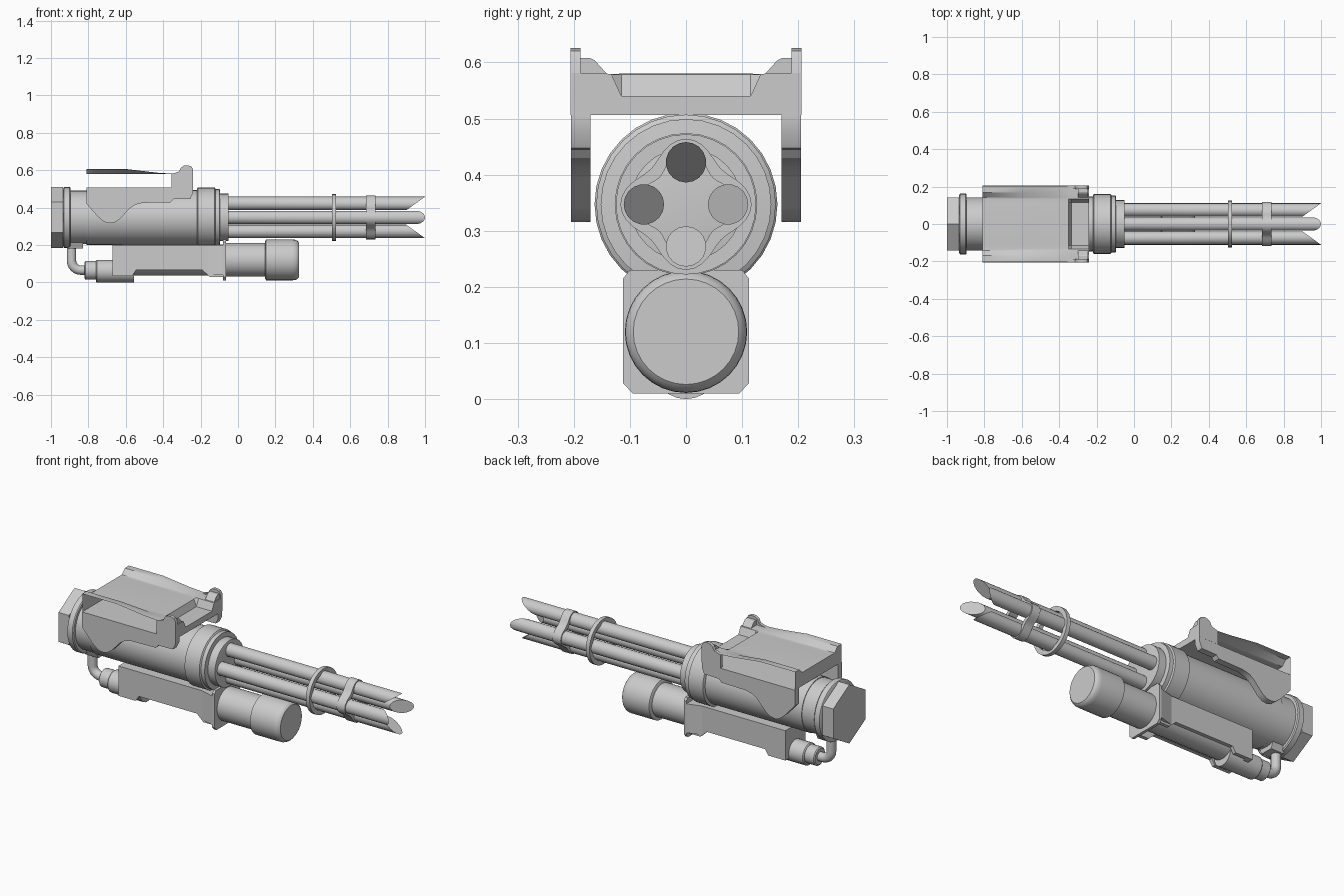
import bpy, bmesh, math
from mathutils import Vector

if "Cube" in bpy.data.objects:
    bpy.data.objects.remove(bpy.data.objects["Cube"])

grey = bpy.data.materials.new("grey metal")
grey.diffuse_color = (0.6, 0.6, 0.6, 1)
grey.use_nodes = True
grey.node_tree.nodes["Principled BSDF"].inputs["Base Color"].default_value = grey.diffuse_color
AXIS = 0.347  # height of the main axis


def finish(name, bm, smooth=True):
    bmesh.ops.recalc_face_normals(bm, faces=bm.faces)
    me = bpy.data.meshes.new(name)
    bm.to_mesh(me)
    bm.free()
    ob = bpy.data.objects.new(name, me)
    bpy.context.collection.objects.link(ob)
    me.materials.append(grey)
    if smooth:
        bpy.ops.object.select_all(action='DESELECT')
        bpy.context.view_layer.objects.active = ob
        ob.select_set(True)
        bpy.ops.object.shade_smooth_by_angle(angle=math.radians(35))
    return ob


def loft(bm, rings, caps=True, closed=False):
    """Skin a list of vertex loops of equal length."""
    vs = [[bm.verts.new(p) for p in r] for r in rings]
    n = len(vs[0])
    pairs = list(zip(vs, vs[1:])) + ([(vs[-1], vs[0])] if closed else [])
    for a, b in pairs:
        for i in range(n):
            j = (i + 1) % n
            bm.faces.new((a[i], a[j], b[j], b[i]))
    if caps and not closed:
        bm.faces.new(vs[0])
        bm.faces.new(vs[-1])


def turned(name, z, prof, n=32, phase=0.0, closed=False):
    """Solid of revolution along x from (x, radius) points."""
    bm = bmesh.new()
    ang = [2 * math.pi * i / n + phase for i in range(n)]
    loft(bm, [[(x, r * math.cos(a), z + r * math.sin(a)) for a in ang]
              for x, r in prof], closed=closed)
    return finish(name, bm)


def prism(name, pts, y0, y1):
    """Extrude an x-z outline along y."""
    bm = bmesh.new()
    loft(bm, [[(x, y, z) for x, z in pts] for y in (y0, y1)])
    return finish(name, bm)


def slab(name, pts, x0, x1):
    """Extrude a y-z outline along x."""
    bm = bmesh.new()
    loft(bm, [[(x, y, z) for y, z in pts] for x in (x0, x1)])
    return finish(name, bm, False)


# Main housing
turned("hex_end_cap", AXIS, [(-1, .163), (-.935, .163)], 6, math.pi / 2)
turned("rear_flange", AXIS, [(-.935, .155), (-.93, .163), (-.9, .163), (-.895, .158)])
turned("housing", AXIS, [(-.9, .143), (-.81, .143), (-.81, .147), (-.2, .147)])
turned("front_collar", AXIS, [(-.22, .15), (-.215, .16), (-.125, .16), (-.12, .152),
                              (-.098, .152), (-.095, .127), (-.052, .127), (-.05, .12)])

# Four barrels with tips cut obliquely towards the axis
RB, OFF = .036, .075
for k in range(4):
    t = k * math.pi / 2
    out = Vector((math.cos(t), math.sin(t)))
    start, end = [], []
    for i in range(18):
        a = 2 * math.pi * i / 18 + t
        d = Vector((math.cos(a), math.sin(a))) * RB
        p = out * OFF + d
        inner = (1 - d.dot(out) / RB) / 2
        start.append((-.07, p.x, AXIS + p.y))
        end.append((1 - .1 * inner, p.x, AXIS + p.y))
    bm = bmesh.new()
    loft(bm, [start, end])
    finish("barrel_%d" % (k + 1), bm)

# Barrel hoop and lobed clamp
turned("barrel_hoop", AXIS, [(.503, .125), (.525, .125), (.525, .1), (.503, .1)], closed=True)
bm = bmesh.new()
rings = []
for x, inset in ((.685, 0), (.735, 0), (.735, .022), (.685, .022)):
    ring = []
    for i in range(48):
        a = 2 * math.pi * i / 48
        r = .103 + .014 * math.cos(4 * a) - inset
        ring.append((x, r * math.cos(a), AXIS + r * math.sin(a)))
    rings.append(ring)
loft(bm, rings, closed=True)
finish("barrel_clamp", bm)

# Top cover: raised edge ridges, front pocket, open at the sides
bm = bmesh.new()
sections = [(-.81, .58, .606), (-.6, .58, .606), (-.43, .58, .586), (-.35, .578, .581),
            (-.335, .54, .581), (-.24, .54, .581)]
rings = []
for x, zc, zr in sections:
    half = [(.115, zc), (.133, .579), (.142, .58), (.168, zr), (.204, zr), (.204, .506)]
    rings.append([(x, y, z) for y, z in half] + [(x, -y, z) for y, z in reversed(half)])
loft(bm, rings)
sides = [f for f in bm.faces
         if all(abs(abs(v.co.y) - .204) < 1e-4 for v in f.verts)
         and len({v.co.y > 0 for v in f.verts}) == 1
         and f.calc_center_median().x < -.35]
bmesh.ops.delete(bm, geom=sides, context='FACES_ONLY')
finish("top_cover", bm)

# Side skirts, sight posts and the fillets beside them
skirt = [(-.81, .506), (-.81, .42), (-.75, .352), (-.715, .323), (-.69, .316), (-.66, .32),
         (-.63, .34), (-.58, .395), (-.55, .415), (-.51, .425), (-.36, .428), (-.345, .445),
         (-.255, .447), (-.24, .48), (-.24, .506)]
post = [(-.355, .506), (-.24, .506), (-.24, .605), (-.25, .62), (-.27, .626), (-.29, .624),
        (-.305, .613), (-.315, .592), (-.355, .58)]
for s, side in ((-1, "right"), (1, "left")):
    prism("skirt_" + side, skirt, s * .17, s * .205)
    prism("post_" + side, post, s * .188, s * .2055)
    slab("post_fillet_" + side,
         [(s * y, z) for y, z in ((.135, .575), (.145, .584), (.163, .604), (.172, .608),
                                  (.19, .608), (.19, .575))], -.3, -.245)

# Lower canister
turned("canister", .12, [(-.62, .083), (-.08, .083), (-.08, .09), (.15, .09)])
turned("canister_head", .12, [(.145, .1), (.15, .109), (.29, .109), (.305, .108),
                              (.318, .102), (.325, .094)])
# Saddle walls and roof around the canister
wall = [(-.67, .197), (-.67, .035), (-.565, .035), (-.545, .065), (-.19, .065),
        (-.15, .028), (-.07, .028), (-.07, .197)]
for s, side in ((-1, "right"), (1, "left")):
    prism("saddle_wall_" + side, wall, s * .068, s * .088)
slab("saddle_roof", [(-.088, .175), (.088, .175), (.088, .2), (-.088, .2)], -.67, -.07)
slab("saddle_rear", [(-.088, .035), (.088, .035), (.088, .197), (-.088, .197)], -.67, -.64)
# Front flange plate with flared wings
flange = [(.095, .01), (.112, .028), (.112, .215), (.1, .23)]
slab("saddle_flange", flange + [(-y, z) for y, z in reversed(flange)], -.08, -.065)
for s, side in ((-1, "right"), (1, "left")):
    bm = bmesh.new()
    loft(bm, [[(x, s * y, z) for x, y in ((-.16, .07), (-.16, .088), (-.08, .111), (-.08, .07))]
              for z in (.04, .2)])
    finish("flange_wing_" + side, bm, False)

# Rear coupling stack
turned("coupling", .06, [(-.76, .055), (-.755, .06), (-.555, .06)], 24)
turned("coupling_neck", .064, [(-.82, .043), (-.815, .05), (-.755, .05)], 24)

# Feed pipe bending up into the housing
cx, cz, rb, rp = -.84, .115, .05, .025
path = [((-.8, .065), math.pi / 2)]
path += [((cx - rb * math.sin(a), cz - rb * math.cos(a)), math.pi / 2 - a)
         for a in [i * math.pi / 12 for i in range(7)]]
path.append(((cx - rb, .23), 0))
bm = bmesh.new()
rings = []
for (x, z), t in path:
    ring = []
    for i in range(16):
        a = 2 * math.pi * i / 16
        u = rp * math.cos(a)
        ring.append((x + u * math.cos(t), rp * math.sin(a), z + u * math.sin(t)))
    rings.append(ring)
loft(bm, rings)
finish("feed_pipe", bm)
slab("pipe_bracket", [(-.035, .18), (.035, .18), (.055, .225), (-.055, .225)], -.91, -.83)
